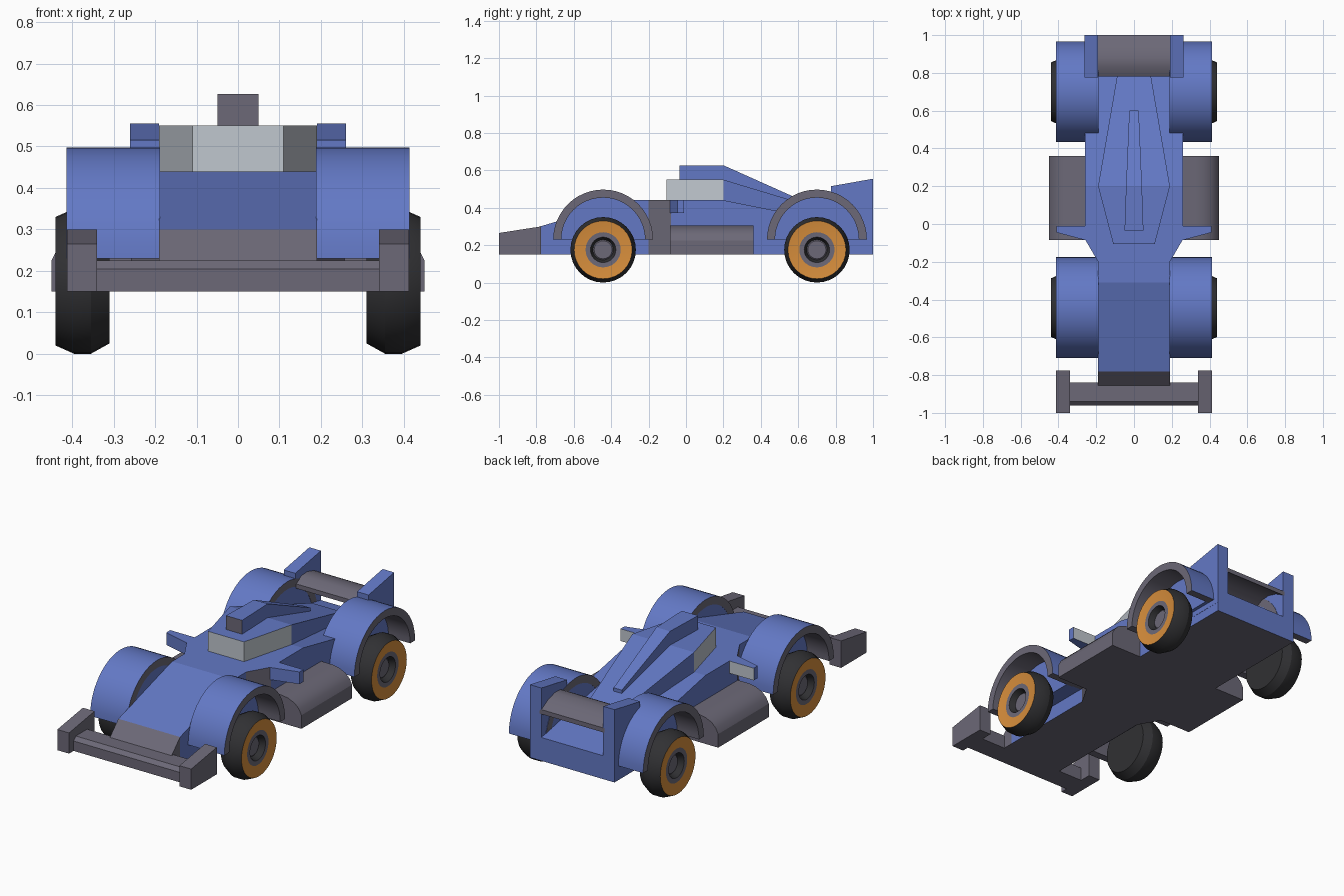
import bpy, bmesh, math

if "Cube" in bpy.data.objects:
    bpy.data.objects.remove(bpy.data.objects["Cube"])

def mat(name, r, g, b):
    m = bpy.data.materials.new(name)
    m.diffuse_color = (r, g, b, 1)
    m.use_nodes = True
    m.node_tree.nodes["Principled BSDF"].inputs["Base Color"].default_value = m.diffuse_color
    return m

BLUE, GREY, LIGHT, ORANGE, BLACK = range(5)
MATS = [mat("blue paint", 0.125, 0.19, 0.56), mat("warm grey", 0.15, 0.14, 0.185),
        mat("light grey", 0.53, 0.57, 0.62), mat("orange", 0.68, 0.27, 0.045),
        mat("tyre black", 0.03, 0.03, 0.033)]

def finish(name, bm, rule, smooth=False):
    """Rule gives a material index from face centre and normal."""
    bmesh.ops.recalc_face_normals(bm, faces=bm.faces)
    bm.normal_update()
    for f in bm.faces:
        f.material_index = rule(f.calc_center_median(), f.normal) if callable(rule) else rule
    me = bpy.data.meshes.new(name)
    bm.to_mesh(me)
    bm.free()
    for m in MATS:
        me.materials.append(m)
    ob = bpy.data.objects.new(name, me)
    bpy.context.collection.objects.link(ob)
    if smooth:
        bpy.ops.object.select_all(action='DESELECT')
        ob.select_set(True)
        bpy.context.view_layer.objects.active = ob
        bpy.ops.object.shade_smooth_by_angle(angle=math.radians(25))
    return ob

def skin(name, rings, rule, smooth=False):
    """Join equal rings of points and cap both ends."""
    bm = bmesh.new()
    vs = [[bm.verts.new(p) for p in r] for r in rings]
    n = len(rings[0])
    for a, b in zip(vs, vs[1:]):
        for i in range(n):
            j = (i + 1) % n
            bm.faces.new((a[i], a[j], b[j], b[i]))
    bm.faces.new(vs[0])
    bm.faces.new(vs[-1])
    return finish(name, bm, rule, smooth)

def side_prism(name, yz, x0, x1, rule, smooth=False):
    return skin(name, [[(x, y, z) for y, z in yz] for x in (x0, x1)], rule, smooth)

def loft(name, stations, rule):
    """Box sections along y: (y, half width, bottom, top)."""
    return skin(name, [[(-w, y, b), (w, y, b), (w, y, t), (-w, y, t)]
                       for y, w, b, t in stations], rule)

def arc(cy, cz, r, n=24):
    return [(cy + r * math.cos(math.pi * i / n), cz + r * math.sin(math.pi * i / n))
            for i in range(n + 1)]

# main body: grey underside and grey intake panels where it widens
def body_rule(c, n):
    if n.z < -0.5 or (abs(n.x) > 0.3 and -0.2 < c.y < -0.08):
        return GREY
    return BLUE
loft("body", [(-0.78, 0.19, 0.15, 0.30), (-0.31, 0.19, 0.15, 0.44), (-0.2, 0.19, 0.15, 0.44),
              (-0.08, 0.26, 0.15, 0.44), (0.2, 0.26, 0.15, 0.44), (1.0, 0.26, 0.15, 0.28)], body_rule)
loft("nose_wedge", [(-0.855, 0.19, 0.15, 0.225), (-0.78, 0.19, 0.15, 0.30)], GREY)

# cockpit and tapering engine cover
def cover_rule(c, n):
    if n.z > 0.5:
        return BLUE
    if n.y > 0.9:
        return GREY
    return LIGHT if c.y < 0.2 else BLUE
loft("engine_cover", [(-0.105, 0.11, 0.43, 0.55), (0.2, 0.19, 0.43, 0.55),
                      (0.78, 0.09, 0.27, 0.375)], cover_rule)
loft("air_scoop", [(-0.035, 0.05, 0.54, 0.627), (0.2, 0.042, 0.54, 0.627),
                   (0.6, 0.025, 0.40, 0.448)], lambda c, n: GREY if n.y < -0.9 else BLUE)

# front wing bar
side_prism("front_wing_bar", [(-0.96, 0.15), (-0.84, 0.15), (-0.84, 0.225), (-0.94, 0.225),
                              (-0.96, 0.205)], -0.35, 0.35, GREY)

# rear wing, slightly arched
top = [(0.78, 0.455), (0.83, 0.482), (0.88, 0.485), (0.94, 0.468), (1.0, 0.435)]
side_prism("rear_wing", top + [(y, z - 0.025) for y, z in reversed(top)], -0.2, 0.2, GREY, True)

def wheel(name, s, cy):
    # lathe profile: radius, x, colour of the strip leading to this point
    prof = [(0.15, 0.31, BLACK), (0.175, 0.355, BLACK), (0.175, 0.395, BLACK),
            (0.155, 0.44, BLACK), (0.094, 0.432, ORANGE), (0.068, 0.432, GREY),
            (0.054, 0.40, BLACK), (0.048, 0.405, GREY)]
    n = 32
    bm = bmesh.new()
    rings = [[bm.verts.new((s * x, cy + r * math.cos(2 * math.pi * i / n),
                            0.175 + r * math.sin(2 * math.pi * i / n))) for i in range(n)]
             for r, x, _ in prof]
    def rule(c, nrm):
        r = math.hypot(c.y - cy, c.z - 0.175)
        if abs(c.x) < 0.32 or r > 0.15:
            return BLACK
        if r > 0.094:
            return ORANGE
        return BLACK if 0.054 < r < 0.066 else GREY
    for a, b in zip(rings, rings[1:]):
        for i in range(n):
            j = (i + 1) % n
            bm.faces.new((a[i], a[j], b[j], b[i]))
    bm.faces.new(rings[0])
    bm.faces.new(rings[-1])
    finish(name, bm, rule, True)

for side, s in (("left", -1), ("right", 1)):
    # front wing end plate
    side_prism(side + "_end_plate", [(-1.0, 0.15), (-0.775, 0.15), (-0.775, 0.30), (-1.0, 0.265)],
               s * 0.34, s * 0.412, GREY)
    # rear wing pillar
    side_prism(side + "_wing_pillar", [(0.775, 0.2), (1.0, 0.2), (1.0, 0.555), (0.775, 0.515)],
               s * 0.19, s * 0.261, BLUE)
    # rounded side pod
    pod = [(0.2, 0.15), (0.45, 0.15), (0.45, 0.225), (0.435, 0.255), (0.41, 0.28),
           (0.37, 0.298), (0.33, 0.305), (0.2, 0.305)]
    skin(side + "_side_pod", [[(s * x, y, z) for x, z in pod] for y in (-0.085, 0.36)], GREY, True)
    # swept mirror with a light rear face
    plan = [(0.2, -0.01), (0.41, -0.01), (0.41, -0.045), (0.26, -0.085), (0.2, -0.1)]
    skin(side + "_mirror", [[(s * x, y, z) for x, y in plan] for z in (0.372, 0.44)],
         lambda c, n: LIGHT if n.y > 0.9 else BLUE)
    # wheels, mudguards and arch walls
    for end, cy in (("front", -0.443), ("rear", 0.70)):
        label = end + "_" + side
        wheel(label + "_wheel", s, cy)
        def guard_rule(c, n, cy=cy):
            out = (c.y - cy) * n.y + (c.z - 0.23) * n.z
            return BLUE if abs(n.x) < 0.5 and out > 0.2 else GREY
        side_prism(label + "_mudguard", arc(cy, 0.23, 0.267) + arc(cy, 0.23, 0.224)[::-1],
                   s * 0.188, s * 0.413, guard_rule, True)
        side_prism(label + "_arch_wall", arc(cy, 0.23, 0.23), s * 0.189, s * 0.28, BLUE, True)
